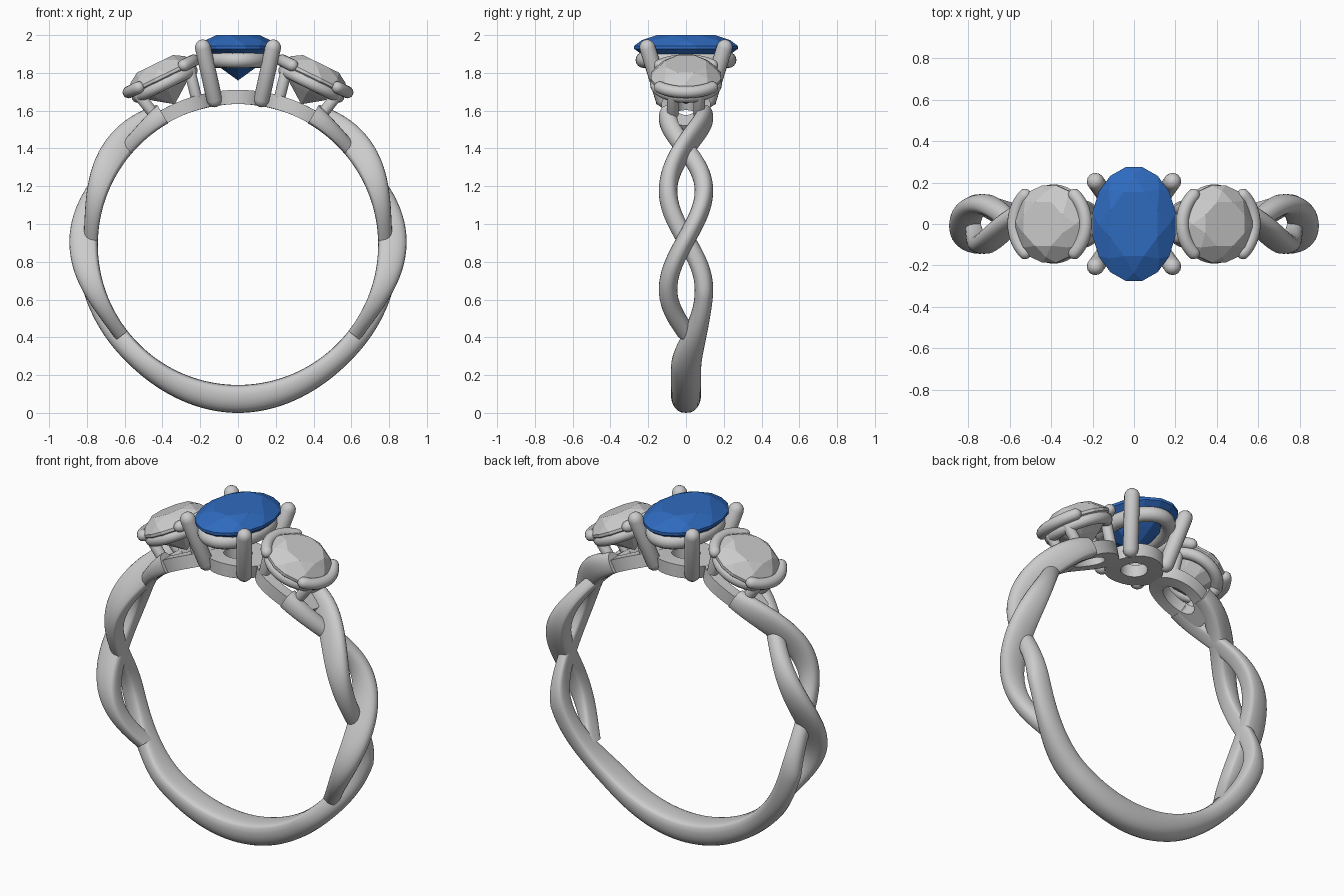
import bpy, bmesh, math
from mathutils import Vector, Matrix

if "Cube" in bpy.data.objects:
    bpy.data.objects.remove(bpy.data.objects["Cube"])

CZ, RI = 0.89, 0.742          # finger hole centre height and radius


def material(name, rgb):
    m = bpy.data.materials.new(name)
    m.diffuse_color = (*rgb, 1)
    m.use_nodes = True
    m.node_tree.nodes["Principled BSDF"].inputs["Base Color"].default_value = m.diffuse_color
    return m


SILVER = material("silver", (0.60, 0.60, 0.60))
CLEAR = material("clear_stone", (0.60, 0.60, 0.60))
BLUE = material("blue_stone", (0.028, 0.145, 0.52))


def finish(name, bm, mat, smooth=True):
    bmesh.ops.recalc_face_normals(bm, faces=bm.faces)
    me = bpy.data.meshes.new(name)
    bm.to_mesh(me)
    bm.free()
    me.materials.append(mat)
    ob = bpy.data.objects.new(name, me)
    bpy.context.collection.objects.link(ob)
    if smooth:
        bpy.ops.object.select_all(action='DESELECT')
        ob.select_set(True)
        bpy.context.view_layer.objects.active = ob
        bpy.ops.object.shade_smooth_by_angle(angle=math.radians(40))
    return ob


def loft(name, sections, closed=False):
    """Skin a list of equal point rings."""
    bm = bmesh.new()
    rings = [[bm.verts.new(p) for p in s] for s in sections]
    n = len(rings[0])
    pairs = list(zip(rings, rings[1:])) + ([(rings[-1], rings[0])] if closed else [])
    for a, b in pairs:
        for i in range(n):
            j = (i + 1) % n
            bm.faces.new((a[i], a[j], b[j], b[i]))
    if not closed:
        bm.faces.new(rings[0])
        bm.faces.new(rings[-1])
    return finish(name, bm, SILVER)


def tube(name, pts, r, closed=False, matrix=Matrix(), ref=Vector((0, 0, 1)), sides=16):
    """Round wire along points, with domed ends when open."""
    pts = [Vector(p) for p in pts]
    radii = [r] * len(pts)
    if not closed:
        d0, d1 = (pts[0] - pts[1]).normalized(), (pts[-1] - pts[-2]).normalized()
        dome = [math.radians(a) for a in (25, 50, 70, 85)]
        pts = ([pts[0] + d0 * r * math.sin(a) for a in reversed(dome)] + pts
               + [pts[-1] + d1 * r * math.sin(a) for a in dome])
        caps = [r * math.cos(a) for a in dome]
        radii = caps[::-1] + radii + caps
    secs, n = [], len(pts)
    for i, p in enumerate(pts):
        a = pts[i - 1] if (closed or i) else p
        b = pts[(i + 1) % n] if (closed or i < n - 1) else p
        t = (b - a).normalized()
        u = t.cross(ref).normalized()
        v = t.cross(u)
        secs.append([matrix @ (p + radii[i] * (u * math.cos(q) + v * math.sin(q)))
                     for q in (2 * math.pi * k / sides for k in range(sides))])
    return loft(name, secs, closed)


def ellipse(rx, ry, z, n=48, start=0.0, sweep=360.0):
    m = n if sweep == 360 else n - 1
    angles = [math.radians(start + sweep * i / m) for i in range(n)]
    return [(rx * math.cos(a), ry * math.sin(a), z) for a in angles]


def gem(name, rx, ry, crown, depth, mat, matrix):
    """Brilliant cut as the hull of facet rings."""
    bm = bmesh.new()
    rings = [(8, 0.60, crown, 22.5), (8, 0.84, crown * 0.58, 0), (16, 1, 0.008, 11.25),
             (16, 1, -0.008, 11.25), (8, 0.52, -depth * 0.56, 0)]
    for n, k, z, off in rings:
        for p in ellipse(rx * k, ry * k, z, n, off):
            bm.verts.new(matrix @ Vector(p))
    bm.verts.new(matrix @ Vector((0, 0, -depth)))
    bmesh.ops.convex_hull(bm, input=bm.verts)
    bmesh.ops.dissolve_limit(bm, angle_limit=0.02, verts=bm.verts, edges=bm.edges)
    return finish(name, bm, mat, False)


def smooth(a, b, x):
    t = min(1, max(0, (x - a) / (b - a)))
    return t * t * (3 - 2 * t)


def on_ring(r, deg, y):
    """Point on the band, angle measured from the bottom."""
    a = math.radians(deg)
    return (r * math.sin(a), y, CZ - r * math.cos(a))


def band_section(deg, side):
    """Flat-inside, domed-outside slice of a woven strand."""
    t = abs(deg)
    p = (t - 53) / 39 * math.pi
    y, ro = 0.095 * math.sin(p), 0.855 + side * 0.038 * math.cos(p)
    w = 0.049 * math.hypot(1, 0.52 * math.cos(p))
    if side > 0 and t < 72.5:       # plain lower shank flows into this strand
        k = smooth(33, 72.5, t)
        y, ro = 0.095 * k, 0.89 - 0.035 * smooth(0, 48, t)
        w = 0.08 + (0.049 - 0.08) * smooth(35, 68, t)
    out = []
    for i in range(24):
        q = 2 * math.pi * i / 24
        c, s = math.cos(q), math.sin(q)
        mid = RI + (ro - RI) * 0.35
        r = mid + (ro - mid) * c if c > 0 else mid - (mid - RI) * abs(c) ** 0.4
        out.append(on_ring(r, deg, side * y + w * math.copysign(abs(s) ** 0.85, s)))
    return out


# Shank with its over strand, and the second strand on both sides
loft("shank_and_strand", [band_section(d, 1) for d in range(-150, 151, 2)])
for s, tag in ((-1, "left"), (1, "right")):
    loft(tag + "_second_strand", [band_section(s * d, -1) for d in range(52, 151, 2)])


def pierced_lobe(name, deg, length, width, hole_l, hole_w):
    """Oval plate with a hole, bent round the finger hole."""
    profile = [(1, 0.745), (1, 0.82), (0, 0.82), (0, 0.745)]
    secs = []
    for i in range(40):
        q = 2 * math.pi * i / 40
        sec = []
        for k, r in profile:
            l, w = (length, width) if k else (hole_l, hole_w)
            sec.append(on_ring(r, deg + math.degrees(l * math.cos(q) / 0.78), w * math.sin(q)))
        secs.append(sec)
    return loft(name, secs, True)


# Pierced gallery under the stones
pierced_lobe("centre_gallery", 180, 0.165, 0.16, 0.075, 0.075)
for s, tag in ((-1, "left"), (1, "right")):
    pierced_lobe(tag + "_gallery", 180 + s * 25, 0.20, 0.13, 0.11, 0.065)

# Centre stone, its support ring and four claws
gem("centre_stone", 0.205, 0.28, 0.065, 0.175, BLUE, Matrix.Translation((0, 0, 1.935)))
tube("centre_support_ring", ellipse(0.145, 0.225, 1.868), 0.042, closed=True)
for sx in (-1, 1):
    for sy in (-1, 1):
        top, low = Vector((sx * 0.186, sy * 0.205, 1.935)), Vector((sx * 0.125, sy * 0.12, 1.66))
        tube("claw", [low, (low + top) / 2, top], 0.042, ref=Vector((0, 1, 0)))

# Side stones with seats, end clips and posts
for s, tag in ((-1, "left"), (1, "right")):
    M = Matrix.Translation((s * 0.405, 0, 1.778)) @ Matrix.Rotation(s * math.radians(26), 4, 'Y')
    gem(tag + "_stone", 0.19, 0.19, 0.078, 0.16, CLEAR, M)
    tube(tag + "_seat_ring", ellipse(0.158, 0.158, -0.038), 0.033, closed=True, matrix=M)
    for start, end in ((-46, "a"), (134, "b")):
        tube(tag + "_clip_" + end, ellipse(0.192, 0.192, 0.004, 20, start, 92), 0.032, matrix=M)
    for sx in (-1, 1):
        for sy in (-1, 1):
            pts = [(sx * 0.15, sy * 0.07, -0.03), (sx * 0.135, sy * 0.07, -0.10),
                   (sx * 0.12, sy * 0.07, -0.17)]
            tube(tag + "_post", pts, 0.03, matrix=M, ref=Vector((0, 1, 0)))
